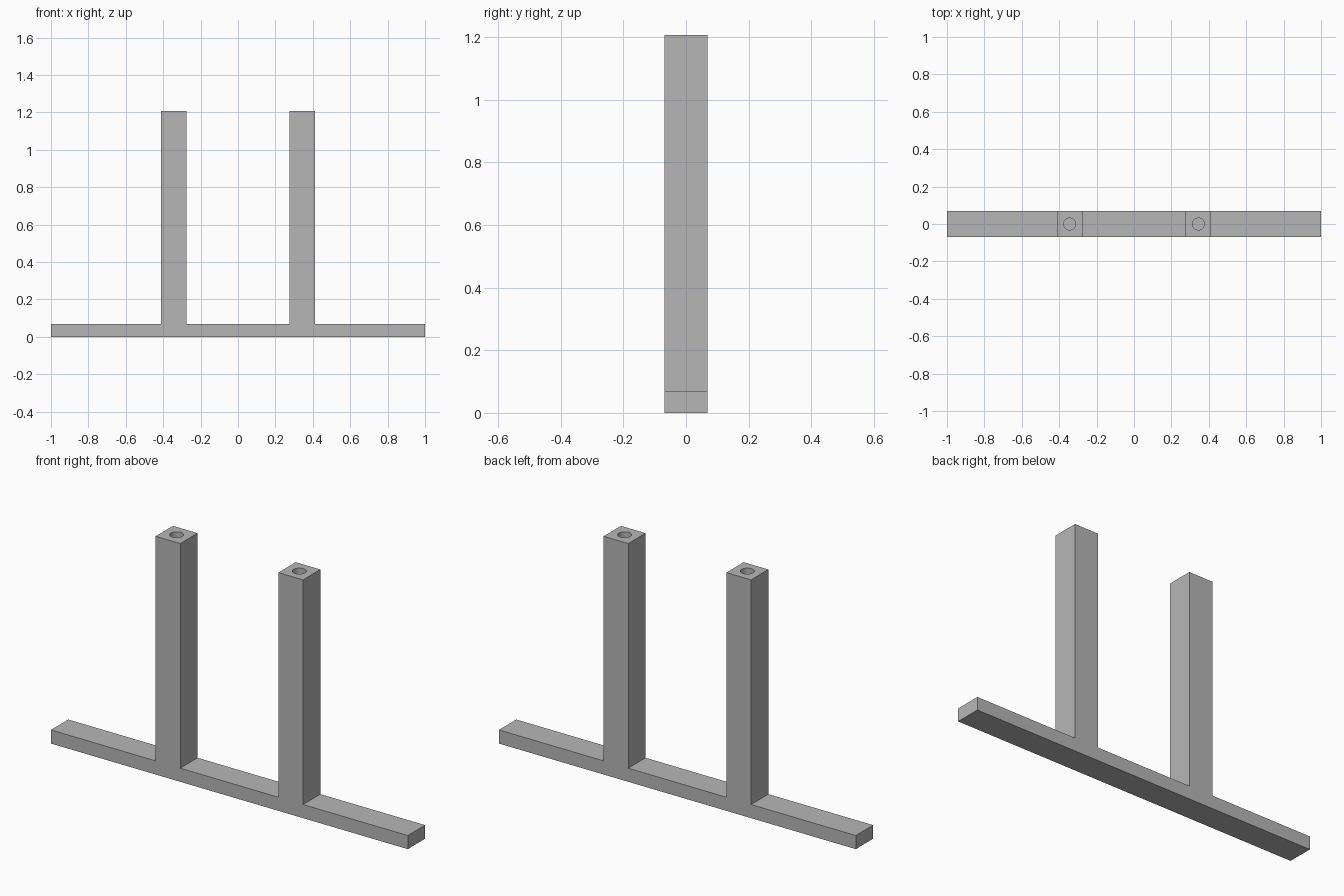
import bpy
import bmesh

cube = bpy.data.objects.get("Cube")
if cube:
    bpy.data.objects.remove(cube, do_unlink=True)

HALF_DEPTH = 0.069
BEAM_TOP = 0.069
POST_TOP = 1.207
POST_X = 0.344
HOLE_RADIUS = 0.032
HOLE_DEPTH = 0.2

grey = bpy.data.materials.new("plain grey")
grey.use_nodes = True
colour = (0.47, 0.47, 0.47, 1)
grey.diffuse_color = colour
grey.node_tree.nodes["Principled BSDF"].inputs["Base Color"].default_value = colour


def make_object(name, bm):
    bmesh.ops.recalc_face_normals(bm, faces=bm.faces)
    mesh = bpy.data.meshes.new(name)
    bm.to_mesh(mesh)
    bm.free()
    mesh.materials.append(grey)
    obj = bpy.data.objects.new(name, mesh)
    bpy.context.collection.objects.link(obj)
    return obj


# Base beam and both posts: one front outline, extruded front to back
outline = [(-1, 0), (1, 0), (1, BEAM_TOP)]
for x in (POST_X, -POST_X):
    right, left = x + HALF_DEPTH, x - HALF_DEPTH
    outline += [(right, BEAM_TOP), (right, POST_TOP), (left, POST_TOP), (left, BEAM_TOP)]
outline.append((-1, BEAM_TOP))

bm = bmesh.new()
face = bm.faces.new([bm.verts.new((x, -HALF_DEPTH, z)) for x, z in outline])
side = bmesh.ops.extrude_face_region(bm, geom=[face])["geom"]
bmesh.ops.translate(bm, vec=(0, 2 * HALF_DEPTH, 0),
                    verts=[v for v in side if isinstance(v, bmesh.types.BMVert)])
stand = make_object("beam_with_posts", bm)

# Round socket in the top of each post
for label, x in (("left", POST_X), ("right", -POST_X)):
    bm = bmesh.new()
    bmesh.ops.create_cone(bm, cap_ends=True, segments=32, radius1=HOLE_RADIUS,
                          radius2=HOLE_RADIUS, depth=2 * HOLE_DEPTH)
    bmesh.ops.translate(bm, vec=(x, 0, POST_TOP), verts=bm.verts)
    cutter = make_object(label + "_socket_cutter", bm)
    cutter.hide_render = True
    cutter.hide_viewport = True
    cut = stand.modifiers.new(label + "_socket", "BOOLEAN")
    cut.operation = "DIFFERENCE"
    cut.solver = "EXACT"
    cut.object = cutter

# Bake the sockets in, drop the cutters and smooth the socket walls
bpy.context.view_layer.objects.active = stand
stand.select_set(True)
for name in [m.name for m in stand.modifiers]:
    cutter = stand.modifiers[name].object
    bpy.ops.object.modifier_apply(modifier=name)
    bpy.data.objects.remove(cutter, do_unlink=True)
bpy.ops.object.shade_smooth_by_angle()
